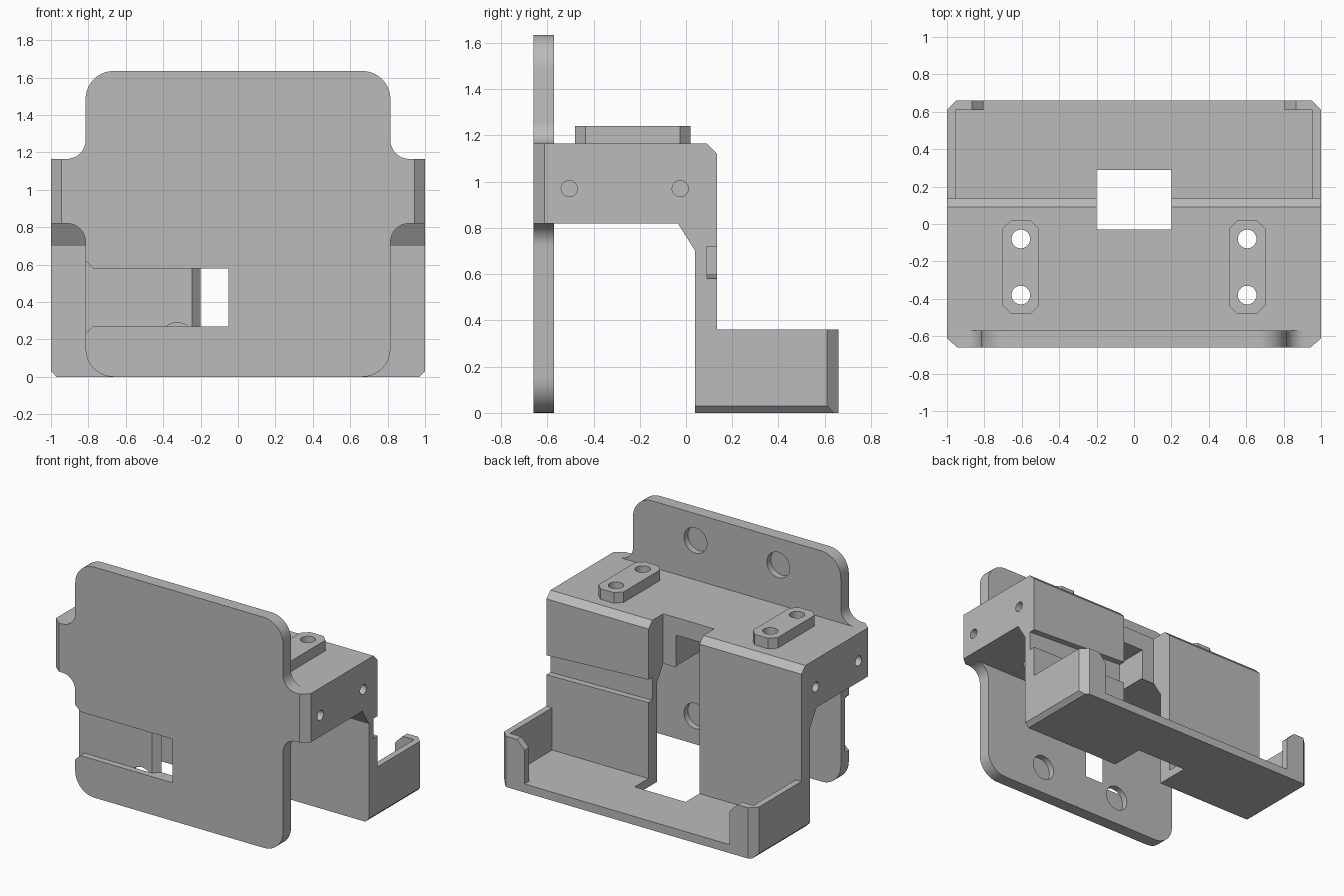
import bpy, bmesh
from math import cos, sin, radians
from mathutils import Vector

if "Cube" in bpy.data.objects:
    bpy.data.objects.remove(bpy.data.objects["Cube"], do_unlink=True)

grey = bpy.data.materials.new("matte grey")
grey.use_nodes = True
grey.diffuse_color = (0.5, 0.5, 0.5, 1)
grey.node_tree.nodes["Principled BSDF"].inputs["Base Color"].default_value = grey.diffuse_color


def prism(name, axis, pts, lo, hi):
    """Extrude a 2D outline along an axis."""
    def place(p, t):
        a, b = p
        return {"x": (t, a, b), "y": (a, t, b), "z": (a, b, t)}[axis]
    bm = bmesh.new()
    bottom = [bm.verts.new(place(p, lo)) for p in pts]
    face = bm.faces.new(bottom)
    ext = bmesh.ops.extrude_face_region(bm, geom=[face])
    shift = Vector(place((0, 0), hi - lo))
    bmesh.ops.translate(bm, vec=shift, verts=[v for v in ext["geom"] if isinstance(v, bmesh.types.BMVert)])
    bmesh.ops.recalc_face_normals(bm, faces=bm.faces)
    mesh = bpy.data.meshes.new(name)
    bm.to_mesh(mesh)
    bm.free()
    mesh.materials.append(grey)
    obj = bpy.data.objects.new(name, mesh)
    bpy.context.collection.objects.link(obj)
    return obj


def box(x0, x1, y0, y1, z0, z1):
    return prism("cutter", "z", [(x0, y0), (x1, y0), (x1, y1), (x0, y1)], z0, z1)


def arc(cx, cy, r, start, end, n=10):
    angles = [radians(start + (end - start) * i / n) for i in range(n + 1)]
    return [(cx + r * cos(a), cy + r * sin(a)) for a in angles]


def rod(axis, cx, cy, r, lo, hi):
    return prism("cutter", axis, arc(cx, cy, r, 0, 360, 32)[:-1], lo, hi)


def cut(obj, *cutters):
    """Subtract each cutter from the object and delete the cutter."""
    for c in cutters:
        mod = obj.modifiers.new("cut", "BOOLEAN")
        mod.operation, mod.solver, mod.object = "DIFFERENCE", "EXACT", c
        bpy.context.view_layer.update()
        deps = bpy.context.evaluated_depsgraph_get()
        mesh = bpy.data.meshes.new_from_object(obj.evaluated_get(deps))
        obj.modifiers.clear()
        obj.data = mesh
        bpy.data.objects.remove(c, do_unlink=True)


def mirrored(half):
    return half + [(-x, z) for x, z in reversed(half)]


# Mounting plate with rounded corners and side ears
half = (arc(.665, .15, .15, -90, 0) + arc(.915, .72, .1, 180, 90)
        + [(1, .82), (1, 1.165)] + arc(.915, 1.265, .1, 270, 180)
        + arc(.665, 1.485, .15, 0, 90))
plate = prism("mounting_plate", "y", mirrored(half), -.66, -.57)
for s in (-1, 1):
    cut(plate, prism("cutter", "z", [(s * .92, -.68), (s * 1.02, -.68), (s * 1.02, -.595)], .75, 1.25))
    for z in (.2, 1.445):
        cut(plate, rod("y", s * .325, z, .09, -.615, -.5))
# Shallow channel in the plate front, ending in a window
channel = [(-.9, .705), (-.775, .58), (-.21, .58), (-.21, .27), (-.775, .27), (-.9, .145)]
window = [(-.05, -.8), (-.05, -.5), (-.2, -.5), (-.2, -.57), (-.245, -.615), (-.245, -.8)]
cut(plate, prism("cutter", "y", channel, -.7, -.615),
    prism("cutter", "z", window, .27, .58))

# Upper block and rear wall share one side profile
profile = [(-.6, .82), (-.035, .82), (.04, .7), (.04, 0), (.135, 0),
           (.135, 1.12), (.09, 1.165), (-.6, 1.165)]
body = prism("bracket_body", "x", profile, -1, 1)
cut(body, box(-.2, .2, -.03, .3, -.1, 1.3),
    box(-.1, .1, -.7, .05, .6, 1.04),
    prism("cutter", "y", [(.1, .6), (.1, .765), (1.1, .715), (1.1, .58)], .09, .2))
for s in (-1, 1):
    for y in (-.505, -.025):
        cut(body, rod("x", y, .97, .035, *sorted((s * .85, s * 1.1))))
    for y in (-.08, -.38):
        cut(body, rod("z", s * .605, y, .05, .7, 1.3))

# Rear tray with side walls and short wrapped lips
tray = prism("rear_tray", "y", mirrored([(1, 0), (1, .36)]), .13, .66)
cut(tray, box(-.955, .955, .1, .61, .06, .5),
    prism("cutter", "y", mirrored([(.805, .06), (.805, .3), (.865, .36), (.865, .5)]), .55, .8),
    box(-.2, .2, -.1, .29, -.1, .2))
for s in (-1, 1):
    cut(tray, prism("cutter", "z", [(s * .93, .68), (s * 1.02, .68), (s * 1.02, .59)], -.1, .5))

# Bevelled lower side edges
for part in (body, tray):
    for s in (-1, 1):
        cut(part, prism("cutter", "y", [(s * .95, -.02), (s * 1.02, -.02), (s * 1.02, .05)], -.1, .8))

# Raised pads with screw holes
for s, side in ((-1, "right"), (1, "left")):
    a, b, c = .098, .25, .045
    outline = [(a - c, -b), (a, c - b), (a, b - c), (a - c, b),
               (c - a, b), (-a, b - c), (-a, c - b), (c - a, -b)]
    pad = prism(side + "_pad", "z", [(s * .605 + x, y - .23) for x, y in outline], 1.16, 1.24)
    for y in (-.08, -.38):
        cut(pad, rod("z", s * .605, y, .05, 1, 1.4))

# Smooth rounded surfaces, keep edges crisp
bpy.ops.object.select_all(action="DESELECT")
for obj in bpy.context.collection.objects:
    if obj.type == "MESH":
        obj.select_set(True)
        bpy.context.view_layer.objects.active = obj
bpy.ops.object.shade_smooth_by_angle(angle=radians(25))
